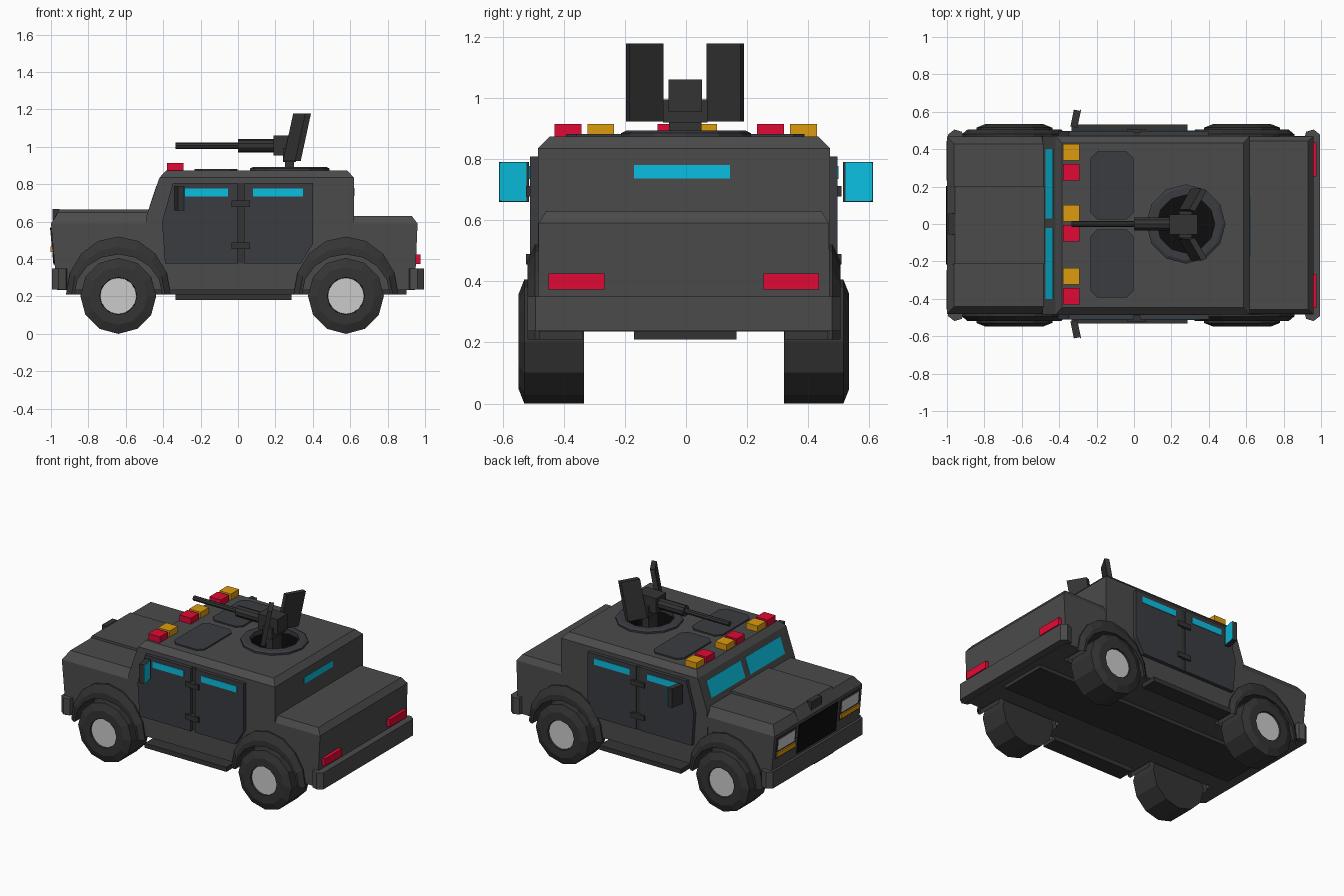
import bpy, bmesh
from math import sin, cos, pi
from mathutils import Matrix, Vector

if "Cube" in bpy.data.objects:
    bpy.data.objects.remove(bpy.data.objects["Cube"])

C = -0.007  # body centre line in y


def material(name, rgb):
    m = bpy.data.materials.new(name)
    m.diffuse_color = (*rgb, 1)
    m.use_nodes = True
    m.node_tree.nodes["Principled BSDF"].inputs["Base Color"].default_value = m.diffuse_color
    return m


BODY = material("body_grey", (0.07, 0.07, 0.07))
DOOR = material("door_grey", (0.042, 0.045, 0.052))
DARK = material("dark_grey", (0.034, 0.034, 0.034))
BLACK = material("black", (0.004, 0.004, 0.004))
RED = material("red", (0.75, 0.003, 0.035))
AMBER = material("amber", (0.72, 0.33, 0.004))
GLASS = material("cyan_glass", (0.003, 0.52, 0.75))


def loft(name, rings, mat=None, caps=True, closed=True):
    """Skin a list of equal-length point rings."""
    bm = bmesh.new()
    vs = [[bm.verts.new(p) for p in r] for r in rings]
    n = len(rings[0])
    for a, b in zip(vs, vs[1:]):
        for i in range(n if closed else n - 1):
            j = (i + 1) % n
            bm.faces.new((a[i], a[j], b[j], b[i]))
    if caps:
        bm.faces.new(vs[0])
        bm.faces.new(vs[-1])
    bmesh.ops.recalc_face_normals(bm, faces=bm.faces)
    me = bpy.data.meshes.new(name)
    bm.to_mesh(me)
    bm.free()
    ob = bpy.data.objects.new(name, me)
    bpy.context.collection.objects.link(ob)
    if mat:
        me.materials.append(mat)
    return ob


def box(name, x0, x1, y0, y1, z0, z1, mat=None, tilt=0, yaw=0):
    c = Vector(((x0 + x1) / 2, (y0 + y1) / 2, (z0 + z1) / 2))
    rot = Matrix.Rotation(yaw, 3, 'Z') @ Matrix.Rotation(tilt, 3, 'Y')
    rings = [[c + rot @ (Vector((x, y, z)) - c) for x, y in
              ((x0, y0), (x1, y0), (x1, y1), (x0, y1))] for z in (z0, z1)]
    return loft(name, rings, mat)


def tiers(name, levels, mat):
    """Stacked rectangles: (z, x0, x1, half width)."""
    return loft(name, [[(a, C - w, z), (b, C - w, z), (b, C + w, z), (a, C + w, z)]
                       for z, a, b, w in levels], mat)


def plate(name, pts, z0, z1, mat, lean=0):
    return loft(name, [[(x, y, z0) for x, y in pts],
                       [(x + lean, y, z1) for x, y in pts]], mat)


def lathe(name, axis, centre, profile, n, mat=None, caps=True):
    """profile: (position along axis, radius)."""
    rings = []
    for t, r in profile:
        ring = []
        for i in range(n):
            u, v = r * sin(2 * pi * i / n), r * cos(2 * pi * i / n)
            p = {'X': (t, u, v), 'Y': (u, t, v), 'Z': (u, v, t)}[axis]
            ring.append(Vector(centre) + Vector(p))
        rings.append(ring)
    return loft(name, rings, mat, caps)


def cut(targets, cutter):
    for ob in targets:
        mod = ob.modifiers.new("cut", 'BOOLEAN')
        mod.operation = 'DIFFERENCE'
        mod.solver = 'EXACT'
        mod.object = cutter
        bpy.context.view_layer.objects.active = ob
        bpy.ops.object.modifier_apply(modifier=mod.name)
    bpy.data.objects.remove(cutter)


# Main body blocks
hood = tiers("hood_block", [(0.235, -0.968, -0.4, 0.475), (0.59, -1.0, -0.4, 0.475),
                            (0.648, -0.962, -0.4, 0.435)], BODY)
cabin = tiers("cabin", [(0.235, -0.5, 0.615, 0.477),
                        (0.63, -0.49, 0.62, 0.478), (0.835, -0.42, 0.62, 0.478),
                        (0.873, -0.385, 0.585, 0.44)], BODY)
trunk = tiers("trunk_block", [(0.235, 0.5, 0.945, 0.478), (0.59, 0.5, 0.96, 0.475),
                              (0.63, 0.5, 0.93, 0.45)], BODY)
box("chassis_keel", -0.9, 0.9, -0.17, 0.165, 0.21, 0.25, DARK)
tiers("hood_centre_panel", [(0.59, -1.0, -0.46, 0.21), (0.664, -0.957, -0.46, 0.207)], BODY)
box("hood_vent", -0.992, -0.955, -0.055, 0.055, 0.61, 0.668, DARK)

# Wheels, arches and arch cut-outs
for end, wx, blocks in (("front", -0.64, (hood, cabin)), ("rear", 0.577, (cabin, trunk))):
    for side, s in (("right", -1), ("left", 1)):
        at = (wx, C, 0.203)
        cut(blocks, lathe("cutter", 'Y', at, [(s * 0.31, 0.25), (s * 0.7, 0.25)], 16))
        lathe(f"{end}_{side}_tyre", 'Y', at,
              [(s * 0.327, 0.203), (s * 0.522, 0.203), (s * 0.541, 0.155), (s * 0.541, 0.1),
               (s * 0.5, 0.095)], 12, DARK)
        lathe(f"{end}_{side}_hub", 'Y', at, [(s * 0.48, 0.097), (s * 0.53, 0.097)], 16)
        arch = [[(wx + rx * cos(pi * i / 8), C + s * y, 0.21 + rz * sin(pi * i / 8))
                 for i in range(9)] for rx, rz, y in
                ((0.28, 0.31, 0.47), (0.28, 0.31, 0.487), (0.25, 0.255, 0.512),
                 (0.235, 0.215, 0.512), (0.235, 0.215, 0.33))]
        loft(f"{end}_{side}_arch", arch, DARK, caps=False, closed=False)

# Bumpers
for name, k in (("front_bumper", -1), ("rear_bumper", 1)):
    half = [(0.91, 0.46), (0.92, 0.5), (0.96, 0.512), (0.995, 0.485)]
    pts = [(k * x, C + y) for x, y in half] + [(k * x, C - y) for x, y in reversed(half)]
    plate(name, pts, 0.237, 0.35, BODY)

# Doors, windows, hinges, steps and mirrors on both sides
front_door = [(-0.39, 0.375), (-0.406, 0.6), (-0.348, 0.808), (-0.002, 0.808), (-0.002, 0.375)]
rear_door = [(0.032, 0.375), (0.032, 0.808), (0.4, 0.808), (0.4, 0.48), (0.335, 0.375)]
for side, s in (("right", -1), ("left", 1)):
    def sbox(name, x0, x1, y0, y1, z0, z1, mat, yaw=0):
        a, b = sorted((s * y0, s * y1))
        return box(f"{side}_{name}", x0, x1, a, b, z0, z1, mat, 0, yaw)
    for name, pts in (("front_door", front_door), ("rear_door", rear_door)):
        loft(f"{side}_{name}", [[(x, C + s * y, z) for x, z in pts] for y in (0.46, 0.503)], DOOR)
    yw = 0.506 + s * C
    sbox("front_door_window", -0.29, -0.053, 0.47, yw, 0.735, 0.778, GLASS)
    sbox("rear_door_window", 0.08, 0.348, 0.47, yw, 0.735, 0.778, GLASS)
    for label, z in (("upper", 0.695), ("lower", 0.472)):
        sbox(f"{label}_hinge", -0.036, 0.064, 0.48, yw + 0.01, z - 0.017, z + 0.017, DARK)
    sbox("hinge_post", -0.002, 0.032, 0.46, 0.49, 0.375, 0.808, DARK)
    sbox("step", -0.335, 0.285, 0.42, 0.533, 0.182, 0.213, DARK)
    sbox("mirror", -0.331, -0.294, 0.517, 0.609, 0.66, 0.79, DARK, -s * 0.2)
    sbox("mirror_glass", -0.296, -0.292, 0.521, 0.612, 0.662, 0.788, GLASS, -s * 0.2)

# Windscreen and rear window
for label, y0, y1 in (("left", 0.03, 0.4), ("right", -0.4, -0.022)):
    box(f"{label}_windscreen", -0.454, -0.442, y0, y1, 0.682, 0.796, GLASS, 0.33)
box("rear_window", 0.6, 0.622, -0.17, 0.144, 0.736, 0.78, GLASS)

# Grille and front and rear lamps
box("grille", -0.996, -0.975, C - 0.21, C + 0.21, 0.37, 0.57, BLACK, -0.09)
for label, s in (("left", 1), ("right", -1)):
    y0, y1 = sorted((C + s * 0.24, C + s * 0.45))
    box(f"{label}_lamp_frame", -0.997, -0.975, y0, y1, 0.425, 0.57, DARK, -0.09)
    box(f"{label}_headlamp", -1.0, -0.97, y0 + 0.015, y1 - 0.015, 0.478, 0.555, None, -0.09)
    box(f"{label}_turn_lamp", -1.003, -0.96, y0 + 0.005, y1 - 0.005, 0.437, 0.466, AMBER)
    y0, y1 = sorted((C + s * 0.26, C + s * 0.443))
    box(f"{label}_tail_lamp", 0.94, 0.976, y0, y1, 0.373, 0.425, RED)

# Roof lights in red and amber pairs
for i, (ya, yr) in enumerate(((0.34, 0.233), (0.013, -0.094), (-0.323, -0.43))):
    for label, y0, mat in (("amber", ya, AMBER), ("red", yr, RED)):
        box(f"{label}_roof_light_{i + 1}", -0.38, -0.292, y0, y0 + 0.088, 0.865, 0.914, mat)

# Roof hatches with clipped corners
for label, y0, y1 in (("left", 0.025, 0.388), ("right", -0.393, -0.03)):
    x0, x1, c = -0.232, -0.003, 0.035
    plate(f"{label}_roof_hatch",
          [(x0 + c, y0), (x1 - c, y0), (x1, y0 + c), (x1, y1 - c), (x1 - c, y1),
           (x0 + c, y1), (x0, y1 - c), (x0, y0 + c)], 0.865, 0.882, DOOR)

# Turret opening and ring
TX = 0.277
cut((cabin,), lathe("cutter", 'Z', (TX, 0, 0), [(0.74, 0.16), (1.0, 0.16)], 12))
lathe("turret_well", 'Z', (TX, 0, 0), [(0.885, 0.158), (0.75, 0.158), (0.749, 0.001)],
      12, BLACK, caps=False)
lathe("turret_ring", 'Z', (TX, 0, 0), [(0.865, 0.212), (0.885, 0.212), (0.893, 0.195),
      (0.893, 0.155), (0.865, 0.155), (0.865, 0.212)], 12, DOOR, caps=False)

# Roof gun with mount and shields swept back at the outer ends
box("gun_post", 0.25, 0.3, -0.055, 0.05, 0.75, 0.925, DARK)
box("gun_cradle", 0.24, 0.31, -0.075, 0.07, 0.92, 0.995, DARK)
box("gun_receiver", 0.19, 0.34, -0.057, 0.052, 0.955, 1.06, DARK)
lathe("gun_jacket", 'X', (0, 0, 1.006), [(0.0, 0.036), (0.2, 0.036)], 10, DARK)
lathe("gun_barrel", 'X', (0, 0, 1.006), [(-0.333, 0.017), (0.05, 0.017)], 8, DARK)
for label, s in (("left", 1), ("right", -1)):
    plate(f"{label}_gun_shield", [(0.305, s * 0.193 - 0.003), (0.335, s * 0.182 - 0.003),
                                  (0.27, s * 0.07 - 0.003), (0.24, s * 0.08 - 0.003)],
          0.923, 1.178, DARK, 0.055)
